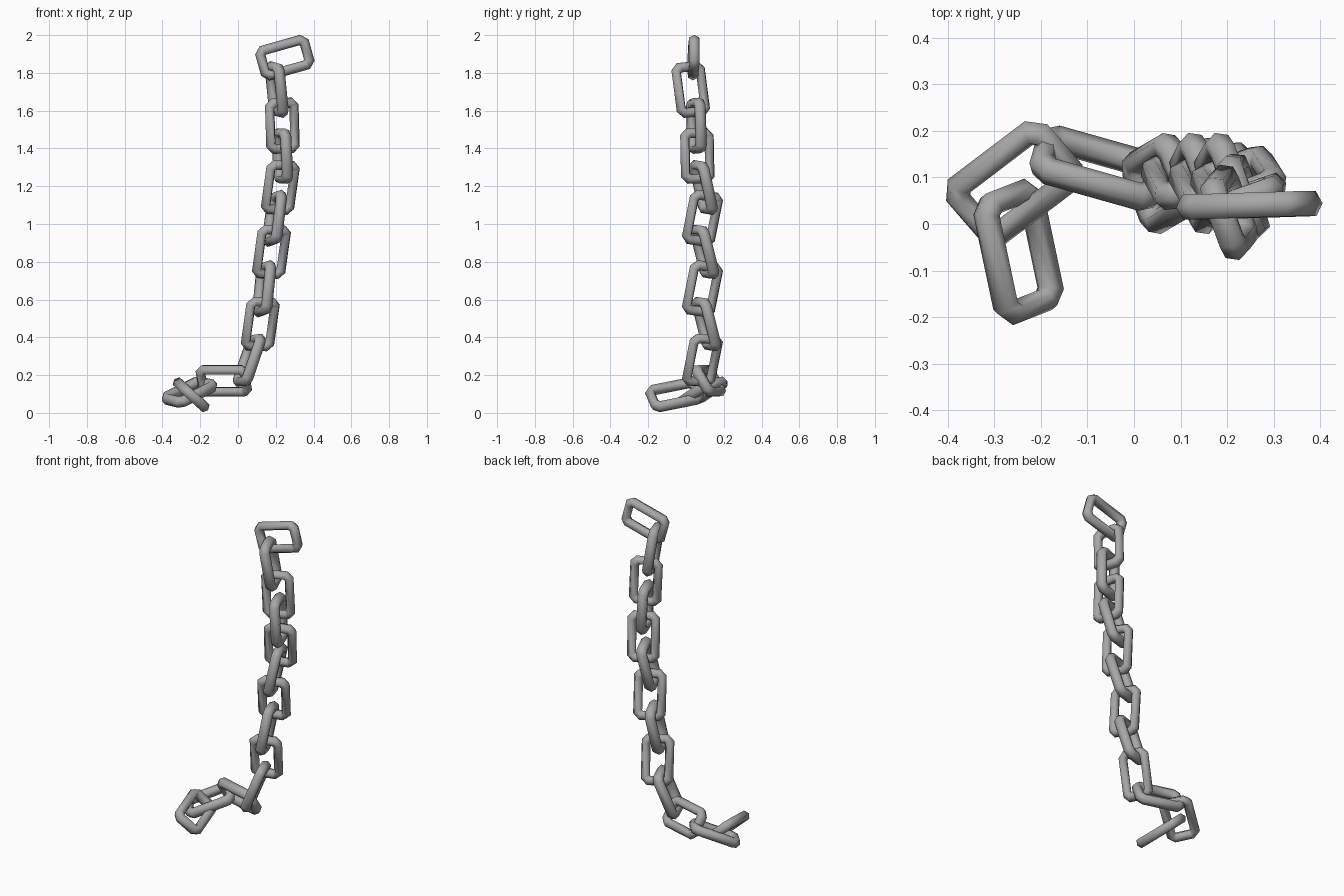
import bpy
import bmesh
import math
from mathutils import Matrix, Vector

cube = bpy.data.objects.get("Cube")
if cube:
    bpy.data.objects.remove(cube, do_unlink=True)

# One dull steel colour for the whole chain
steel = bpy.data.materials.new("dull_steel")
steel.use_nodes = True
colour = (0.39, 0.39, 0.39, 1)
steel.diffuse_color = colour
steel.node_tree.nodes["Principled BSDF"].inputs["Base Color"].default_value = colour

# Link path, and the bar's radius in the link's plane and out of it
HALF_LENGTH, HALF_WIDTH, CHAMFER = 0.121, 0.068, 0.02
RADIUS, DEPTH = 0.026, 0.031
SIDES = 6


def chamfered_rectangle(offset):
    """Eight corner points of the link's path, pushed outward by offset."""
    a, b = HALF_LENGTH + offset, HALF_WIDTH + offset
    c = CHAMFER + offset * (2 - math.sqrt(2))
    quarter = [(a, b - c), (a - c, b)]
    half = quarter + [(-x, y) for x, y in reversed(quarter)]
    return half + [(-x, -y) for x, y in half]


def link_mesh():
    """A closed six-sided bar bent round a chamfered rectangle."""
    bm = bmesh.new()
    loops = []
    for i in range(SIDES):
        angle = math.tau * i / SIDES
        height = DEPTH * math.sin(angle)
        points = chamfered_rectangle(RADIUS * math.cos(angle))
        loops.append([bm.verts.new((x, y, height)) for x, y in points])
    for i, loop in enumerate(loops):
        other = loops[(i + 1) % SIDES]
        for j in range(len(loop)):
            k = (j + 1) % len(loop)
            bm.faces.new((loop[j], loop[k], other[k], other[j]))
    bmesh.ops.recalc_face_normals(bm, faces=bm.faces)
    for face in bm.faces:
        face.smooth = True
    mesh = bpy.data.meshes.new("chain_link")
    bm.to_mesh(mesh)
    bm.free()
    mesh.materials.append(steel)
    return mesh


shared_mesh = link_mesh()


def add_link(name, centre, along, across):
    """Place a link with its length along one direction and width across."""
    along = Vector(along).normalized()
    across = Vector(across)
    across = (across - along * across.dot(along)).normalized()
    normal = along.cross(across)
    turn = Matrix((along, across, normal)).transposed().to_4x4()
    link = bpy.data.objects.new(name, shared_mesh)
    link.matrix_world = Matrix.Translation(centre) @ turn
    bpy.context.collection.objects.link(link)


# Top link, lying nearly sideways
add_link("top_link", (0.248, 0.04, 1.881), (0.96, 0.03, 0.27), (-0.27, 0, 0.96))

# Hanging links: centre, then sideways lean of the length in x and y
hanging = [
    ((0.205, 0.025, 1.712), 0.1, 0.13),
    ((0.235, 0.055, 1.52), 0.03, 0.03),
    ((0.235, 0.06, 1.36), 0.05, 0.02),
    ((0.224, 0.093, 1.193), -0.14, 0.22),
    ((0.194, 0.087, 1.03), -0.12, -0.2),
    ((0.177, 0.098, 0.852), -0.14, 0.25),
    ((0.139, 0.087, 0.657), -0.1, -0.2),
    ((0.118, 0.108, 0.47), -0.14, 0.25),
    ((0.06, 0.087, 0.278), -0.34, -0.2),
]
# Neighbouring links are a quarter turn apart
turns = [(0.33, -0.94, 0), (0.94, 0.33, 0)]
for i, (centre, lean_x, lean_y) in enumerate(hanging):
    add_link(f"hanging_link_{i + 1}", centre, (lean_x, lean_y, -1), turns[i % 2])

# Links heaped on the ground
add_link("bend_link", (-0.075, 0.12, 0.17), (-0.96, 0.27, 0), (-0.14, -0.5, 0.85))
add_link("ground_link", (-0.257, 0.088, 0.11), (0.74, 0.56, 0.37), (0.65, -0.75, -0.16))
add_link("end_link", (-0.248, -0.06, 0.096), (0.2, -0.95, -0.19), (0.72, 0.28, -0.65))
